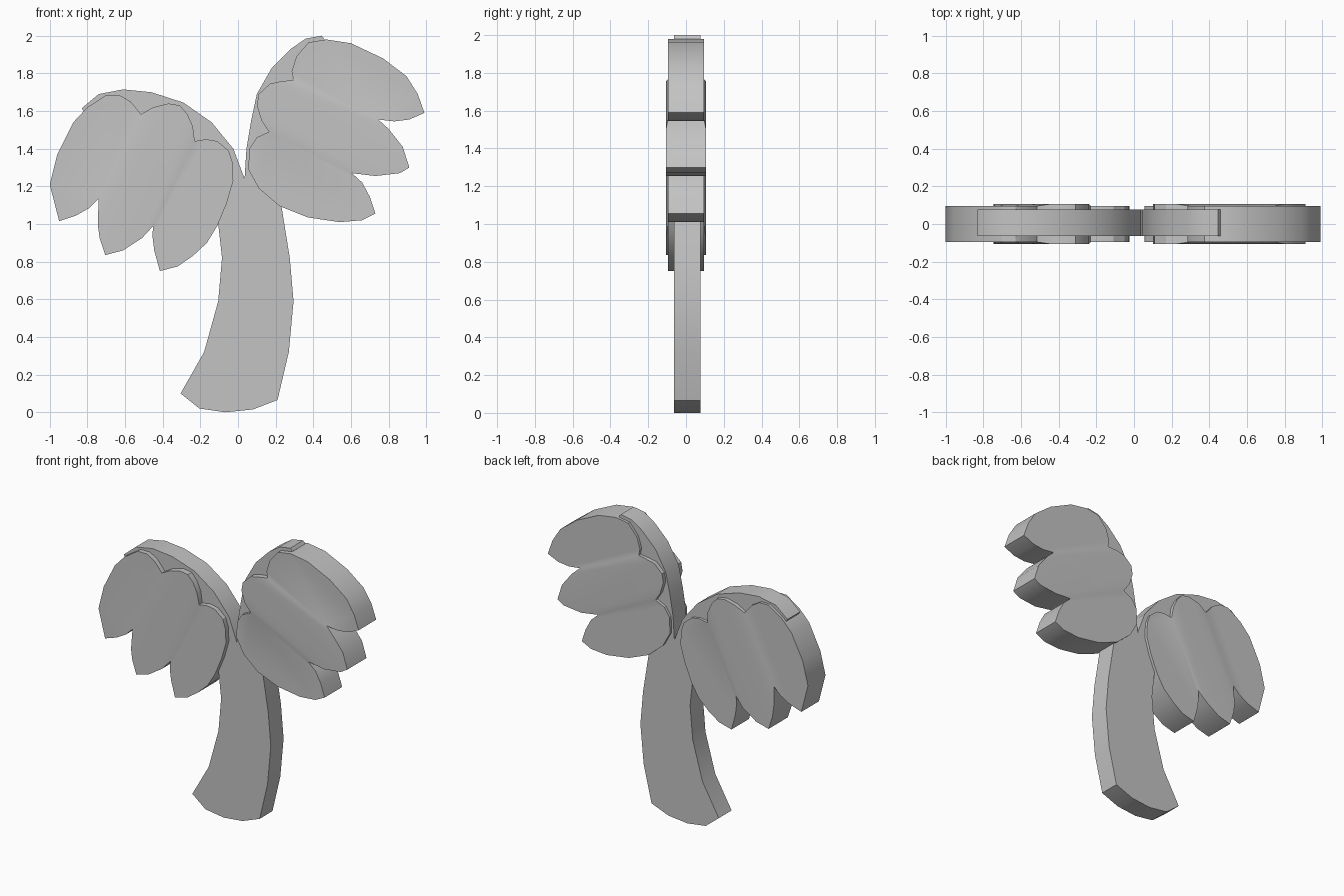
import bpy, bmesh

grey = bpy.data.materials.new("plain grey")
grey.diffuse_color = (0.55, 0.55, 0.55, 1)


def finish(name, bm):
    bmesh.ops.recalc_face_normals(bm, faces=bm.faces[:])
    mesh = bpy.data.meshes.new(name)
    bm.to_mesh(mesh)
    bm.free()
    mesh.materials.append(grey)
    obj = bpy.data.objects.new(name, mesh)
    bpy.context.collection.objects.link(obj)
    bpy.ops.object.select_all(action='DESELECT')
    obj.select_set(True)
    bpy.context.view_layer.objects.active = obj
    bpy.ops.object.shade_smooth_by_angle(angle=0.52)
    return obj


def slab(name, regions, outline, front, back, raised=(), lift=0.0):
    """Flat cut-out: regions on both faces, walls along the outline."""
    bm = bmesh.new()
    sides = []
    for y, s in ((front, -1), (back, 1)):
        v = {p: bm.verts.new((p[0], y + s * (lift if p in raised else 0), p[1]))
             for p in outline}
        for r in regions:
            bm.faces.new([v[p] for p in r])
        sides.append(v)
    f, b = sides
    for p, q in zip(outline, outline[1:] + outline[:1]):
        bm.faces.new((f[p], f[q], b[q], b[p]))
    return finish(name, bm)


def frond(name, A, outer, B, mid_low, D, inner, C, mid_top):
    """Three lobes; the middle one swells slightly between notch lines A-B and C-D."""
    outline = [A, *outer, B, *mid_low, D, *inner, C, *mid_top]
    regions = [
        [A, *outer, B],
        [mid_top[-1], A, B, mid_low[0]],
        [*mid_top, *mid_low],
        [mid_low[-1], D, C, mid_top[0]],
        [D, *inner, C],
    ]
    slab(name, regions, outline, -0.096, 0.096, set(mid_top + mid_low), 0.009)


# Trunk with its two curved branches
base = [(-0.105, 1.0), (-0.085, 0.82), (-0.105, 0.59), (-0.18, 0.32), (-0.305, 0.10),
        (-0.205, 0.02), (-0.065, 0.0), (0.08, 0.015), (0.21, 0.065), (0.27, 0.32),
        (0.295, 0.59), (0.275, 0.82), (0.23, 1.1)]
right_branch = [(0.19, 1.3), (0.19, 1.5), (0.25, 1.7), (0.35, 1.87), (0.46, 1.98),
                (0.445, 2.0), (0.36, 1.985), (0.28, 1.93), (0.18, 1.83), (0.10, 1.69),
                (0.07, 1.55), (0.045, 1.40), (0.035, 1.24)]
left_branch = [(-0.025, 1.40), (-0.14, 1.54), (-0.29, 1.645), (-0.46, 1.70),
               (-0.61, 1.715), (-0.74, 1.69), (-0.83, 1.615), (-0.815, 1.59),
               (-0.65, 1.60), (-0.45, 1.54), (-0.28, 1.42), (-0.16, 1.22)]
trunk = base + right_branch + left_branch
slab("trunk", [trunk], trunk, -0.063, 0.077)

# Left leaf cluster
frond("left_frond",
      (-0.515, 1.583),
      [(-0.57, 1.65), (-0.63, 1.685), (-0.70, 1.685), (-0.80, 1.62), (-0.875, 1.54),
       (-0.96, 1.37), (-1.0, 1.21), (-0.95, 1.015), (-0.86, 1.045), (-0.79, 1.085)],
      (-0.74, 1.135),
      [(-0.745, 1.0), (-0.735, 0.925), (-0.705, 0.835), (-0.61, 0.86), (-0.51, 0.925)],
      (-0.45, 0.99),
      [(-0.455, 0.94), (-0.445, 0.86), (-0.415, 0.75), (-0.32, 0.775), (-0.24, 0.83),
       (-0.165, 0.90), (-0.11, 0.99), (-0.06, 1.11), (-0.025, 1.23), (-0.03, 1.33),
       (-0.05, 1.39), (-0.11, 1.44), (-0.17, 1.45)],
      (-0.23, 1.44),
      [(-0.24, 1.52), (-0.27, 1.585), (-0.31, 1.63), (-0.37, 1.64), (-0.45, 1.62)])

# Right leaf cluster
frond("right_frond",
      (0.295, 1.765),
      [(0.285, 1.81), (0.31, 1.89), (0.375, 1.965), (0.47, 1.98), (0.60, 1.96),
       (0.77, 1.88), (0.895, 1.785), (0.955, 1.69), (0.99, 1.59), (0.91, 1.555),
       (0.83, 1.545)],
      (0.745, 1.555),
      [(0.80, 1.505), (0.875, 1.41), (0.91, 1.30), (0.86, 1.27), (0.73, 1.255)],
      (0.605, 1.27),
      [(0.66, 1.22), (0.70, 1.145), (0.73, 1.055), (0.66, 1.02), (0.54, 1.01),
       (0.37, 1.035), (0.22, 1.095), (0.11, 1.19), (0.055, 1.29), (0.06, 1.40),
       (0.10, 1.46)],
      (0.165, 1.49),
      [(0.125, 1.55), (0.10, 1.63), (0.11, 1.69), (0.17, 1.745), (0.23, 1.758)])
